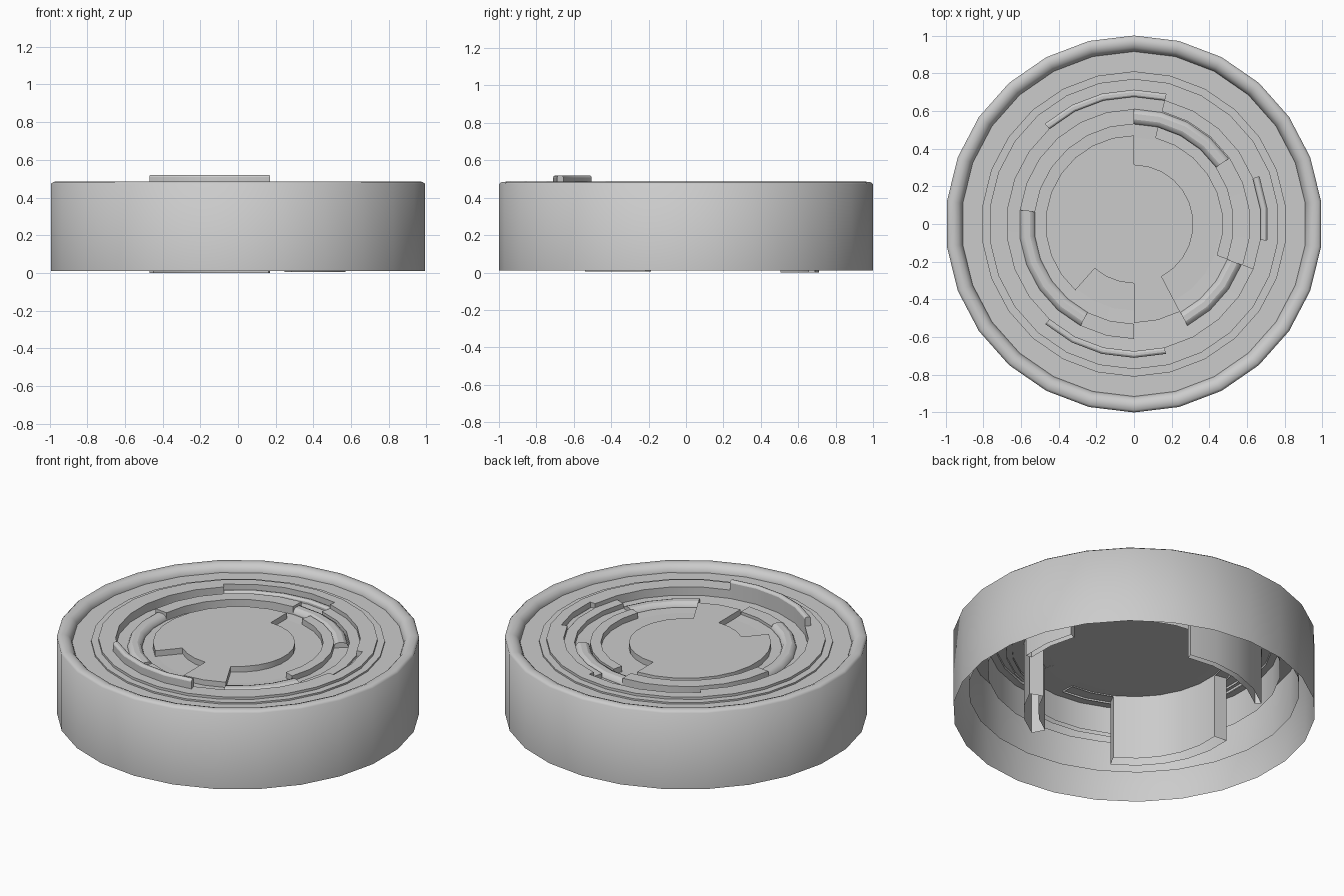
import bpy, bmesh, math

if "Cube" in bpy.data.objects:
    bpy.data.objects.remove(bpy.data.objects["Cube"])

N = 26  # sides of the full circle


def point(r, k, z):
    a = math.pi / 2 - k * 2 * math.pi / N   # clockwise from the back
    return (r * math.cos(a), r * math.sin(a), z)


def finish(bm, name, bevel=0.0):
    bmesh.ops.recalc_face_normals(bm, faces=bm.faces[:])
    me = bpy.data.meshes.new(name)
    bm.to_mesh(me)
    bm.free()
    ob = bpy.data.objects.new(name, me)
    bpy.context.collection.objects.link(ob)
    bpy.ops.object.select_all(action='DESELECT')
    ob.select_set(True)
    bpy.context.view_layer.objects.active = ob
    bpy.ops.object.shade_smooth_by_angle(angle=math.radians(50))
    if bevel:
        # round only the top long edges
        mod = ob.modifiers.new("rounding", 'BEVEL')
        mod.width, mod.segments, mod.limit_method = bevel, 2, 'WEIGHT'
        top = max(v.co.z for v in me.vertices)
        weights = me.attributes.new("bevel_weight_edge", 'FLOAT', 'EDGE')
        for e in me.edges:
            a, b = (me.vertices[i].co for i in e.vertices)
            if min(a.z, b.z) > top - 1e-4 and abs(a.xy.length - b.xy.length) < 1e-3:
                weights.data[e.index].value = 1.0
    return ob


def lathe(name, profile):
    bm = bmesh.new()
    rings = [[bm.verts.new(point(r, k, z)) for k in range(N)] for r, z in profile]
    for a, b in zip(rings, rings[1:]):
        for i in range(N):
            j = (i + 1) % N
            bm.faces.new((a[i], a[j], b[j], b[i]))
    return finish(bm, name)


def sector(name, r0, r1, k0, k1, z0, z1, bevel=0.0):
    # curved block, open underneath
    bm = bmesh.new()
    secs = [[bm.verts.new(point(r, k, z)) for r, z in
             ((r0, z0), (r0, z1), (r1, z1), (r1, z0))] for k in range(k0, k1 + 1)]
    for a, b in zip(secs, secs[1:]):
        for i in range(3):
            bm.faces.new((a[i], a[i + 1], b[i + 1], b[i]))
    bm.faces.new(secs[0])
    bm.faces.new(secs[-1])
    return finish(bm, name, bevel)


# Outer wall with rolled rim and inner skirts
lathe("outer_shell", [(1, .01), (1, .472), (.987, .483), (.96, .486), (.937, .477),
                      (.922, .46), (.915, .44), (.915, .147)])
lathe("outer_step", [(.915, .44), (.81, .44), (.81, .45), (.77, .45), (.77, .465),
                     (.71, .465), (.71, .415), (.46, .405)])
lathe("inner_skirt", [(.81, .44), (.81, .27)])

# Stepped centre plate: each sector has its own radius
bm = bmesh.new()
outline = []
for k0, k1, r in ((0, 11, .315), (11, 13, .525), (13, 16, .315), (16, 26, .47)):
    outline += [point(r, k, .405) for k in range(k0, k1 + 1)]
face = bm.faces.new([bm.verts.new(p) for p in outline])
ext = bmesh.ops.extrude_face_region(bm, geom=[face], use_keep_orig=True)
for v in (g for g in ext['geom'] if isinstance(g, bmesh.types.BMVert)):
    v.co.z = .44
finish(bm, "centre_plate")

# Floor under the centre plate
bm = bmesh.new()
bm.faces.new([bm.verts.new(point(.47, k, .402)) for k in range(N)])
finish(bm, "centre_floor")

# Raised sectors; the gaps between them are the slots of the track
for name, r0, r1, k0, k1, z in (
        ("ring_back_right", .675, .71, 1, 5, .465),
        ("ring_right", .675, .71, 7, 12, .465),
        ("ring_left", .675, .71, 16, 23, .465),
        ("track_plate_right", .47, .53, 1, 8, .44),
        ("track_plate_outer", .615, .675, 1, 8, .44),
        ("track_plate_back_left", .53, .61, 20, 26, .455),
        ("track_plate_front", .53, .61, 13, 15, .425)):
    sector(name, r0, r1, k0, k1, .40, z)

# Rounded curved walls at varied heights
for name, r0, r1, k0, k1, z0, z1, b in (
        ("outer_wall_front", .675, .71, 12, 16, .25, .52, .012),
        ("outer_wall_back", .675, .71, -3, 1, 0, .435, .01),
        ("outer_wall_right", .675, .71, 5, 7, .14, .435, .01),
        ("inner_wall_back_right", .53, .61, 0, 4, .28, .44, .025),
        ("inner_wall_front_right", .53, .61, 8, 11, .005, .435, .025),
        ("inner_wall_left", .53, .61, 15, 20, .015, .44, .025)):
    sector(name, r0, r1, k0, k1, z0, z1, b)
